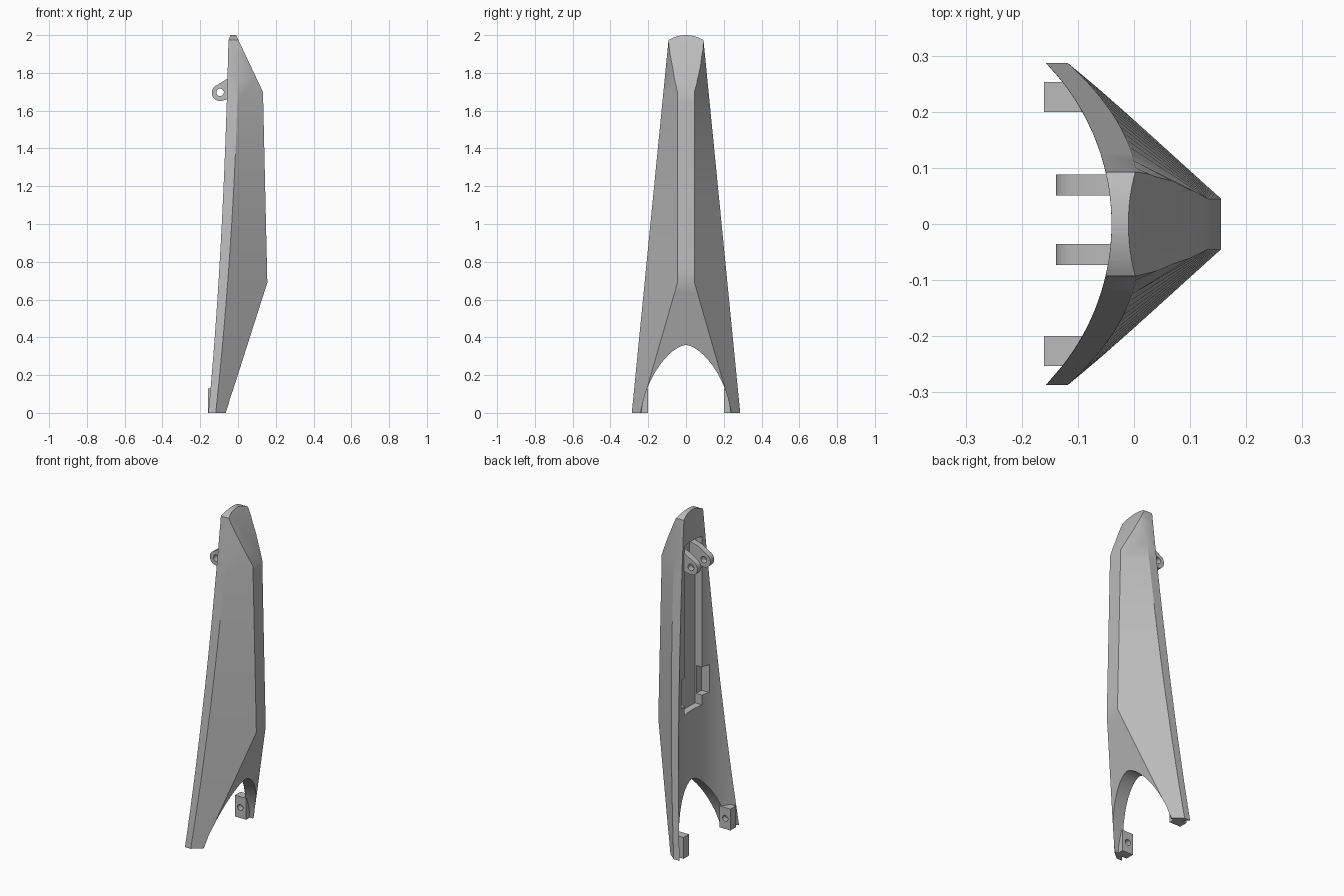
import bpy, bmesh, math
from mathutils import Vector

if "Cube" in bpy.data.objects:
    bpy.data.objects.remove(bpy.data.objects["Cube"], do_unlink=True)

grey = bpy.data.materials.new("plain_grey")
grey.use_nodes = True
grey.diffuse_color = (0.5, 0.5, 0.5, 1)
grey.node_tree.nodes["Principled BSDF"].inputs["Base Color"].default_value = (0.5, 0.5, 0.5, 1)


def make_object(name, bm):
    bmesh.ops.recalc_face_normals(bm, faces=bm.faces)
    mesh = bpy.data.meshes.new(name)
    bm.to_mesh(mesh)
    bm.free()
    mesh.materials.append(grey)
    obj = bpy.data.objects.new(name, mesh)
    bpy.context.collection.objects.link(obj)
    return obj


def loft(name, rings):
    bm = bmesh.new()
    loops = [[bm.verts.new(p) for p in ring] for ring in rings]
    n = len(loops[0])
    for a, b in zip(loops, loops[1:]):
        for i in range(n):
            j = (i + 1) % n
            bm.faces.new((a[i], a[j], b[j], b[i]))
    bm.faces.new(loops[0])
    bm.faces.new(loops[-1])
    return make_object(name, bm)


def prism(name, profile, axis, lo, hi):
    """Extrude a profile along x (profile is y, z) or y (profile is x, z)."""
    def place(p, d):
        return (d, p[0], p[1]) if axis == "x" else (p[0], d, p[1])
    return loft(name, [[place(p, d) for p in profile] for d in (lo, hi)])


def box(x0, x1, z0, z1):
    return [(x0, z0), (x1, z0), (x1, z1), (x0, z1)]


def arc(cx, cz, r, start, end, n):
    angles = [math.radians(start + (end - start) * i / n) for i in range(n + 1)]
    return [(cx + r * math.cos(a), cz + r * math.sin(a)) for a in angles]


def cut(obj, cutter):
    mod = obj.modifiers.new("cut", "BOOLEAN")
    mod.operation = "DIFFERENCE"
    mod.solver = "EXACT"
    mod.object = cutter
    bpy.context.view_layer.objects.active = obj
    bpy.ops.object.modifier_apply(modifier=mod.name)
    bpy.data.objects.remove(cutter, do_unlink=True)


def smooth(obj):
    bpy.ops.object.select_all(action="DESELECT")
    obj.select_set(True)
    bpy.context.view_layer.objects.active = obj
    bpy.ops.object.shade_smooth_by_angle(angle=math.radians(28))


# Tapered shell: hollow arc at the back, flat side bands, narrow ridge in front
def section(z, steps=20):
    w = 0.287 - 0.0985 * z
    shoulder = -0.118 + 0.108 * z - 0.0234 * z * z
    ridge = 0.171 - 0.0228 * z
    ring = []
    for i in range(steps + 1):
        y = w * (2 * i / steps - 1)
        ring.append((-0.45 + math.sqrt(0.41 ** 2 - y * y), y, z))
    front = [(shoulder, w), (ridge, 0.045), (ridge, -0.045), (shoulder, -w)]
    return ring + [(x, y, z) for x, y in front]


shell = loft("shell", [section(2.02 * i / 16) for i in range(17)])

# Sloped cuts at the foot and the tip
cut(shell, prism("foot_cut", [(-0.0969, -0.1), (0.251, 0.99), (0.5, 0.99), (0.5, -0.1)], "y", -0.5, 0.5))
cut(shell, prism("tip_cut", [(0.179, 1.6), (-0.03, 2.042), (0.5, 2.1), (0.5, 1.6)], "y", -0.5, 0.5))

# Rounded top
dome = arc(0, 1.8255, 0.1745, 145, 35, 20)
cut(shell, prism("dome_cut", dome + [(0.2, 2.1), (-0.2, 2.1)], "x", -0.5, 0.5))

# Arch between the feet
arch = []
for i in range(-16, 17):
    t = math.sin(i / 16 * math.pi / 2)
    arch.append((0.235 * t, 0.36 * (1 - abs(t) ** 1.6) ** 0.625))
cut(shell, prism("arch_cut", arch + [(0.235, -0.1), (-0.235, -0.1)], "x", -0.5, 0.5))

# Long recess in the back with a wider notch near its lower end
cut(shell, prism("recess_cut", box(-0.085, 0.085, 0.78, 1.81), "x", -0.3, 0.0))
cut(shell, prism("notch_cut", box(-0.135, 0.135, 0.84, 1.01), "x", -0.3, -0.01))
smooth(shell)

# Pair of pierced hinge lugs
for name, y0 in (("upper_lug_a", 0.051), ("upper_lug_b", -0.073)):
    profile = [(0.02, 1.79), (-0.055, 1.77)] + arc(-0.095, 1.695, 0.044, 110, 285, 14)
    profile += [(-0.055, 1.66), (0.02, 1.66)]
    lug = prism(name, profile, "y", y0, y0 + 0.037)
    cut(lug, prism("lug_hole", arc(-0.095, 1.697, 0.02, 0, 345, 23), "y", y0 - 0.1, y0 + 0.1))
    smooth(lug)

# Foot blocks with a blind hole on the inner face
for name, s in (("foot_block_a", 1), ("foot_block_b", -1)):
    block = prism(name, box(-0.16, -0.085, 0, 0.13), "y", *sorted((s * 0.2, s * 0.253)))
    cut(block, prism("block_hole", arc(-0.125, 0.065, 0.018, 0, 345, 23), "y",
                     *sorted((s * 0.15, s * 0.235))))
    smooth(block)
